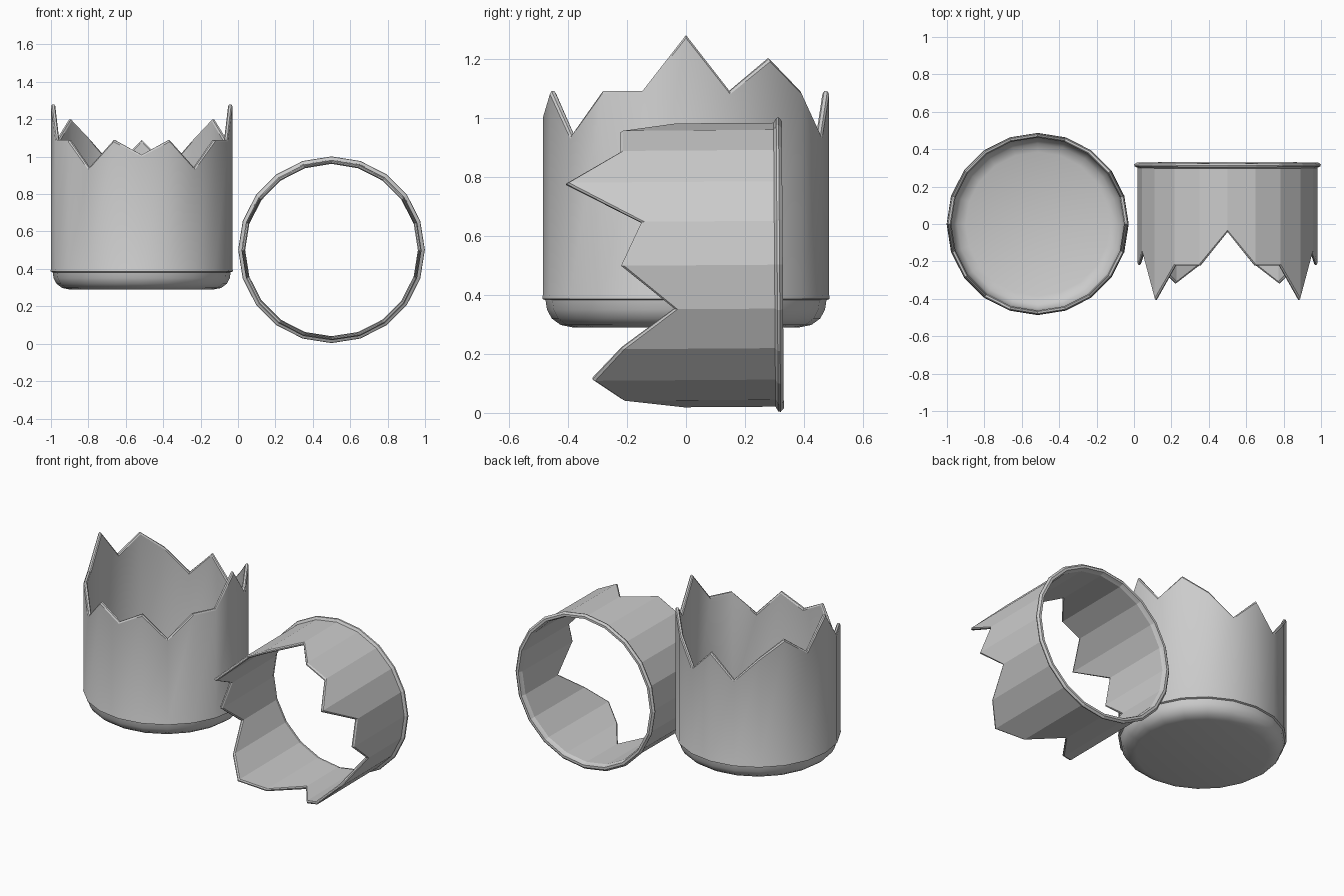
import bpy, bmesh, math

if "Cube" in bpy.data.objects:
    bpy.data.objects.remove(bpy.data.objects["Cube"])

N = 20  # sides of both round parts


def mirrored(half):
    """Half rim heights for -90..90 degrees -> dict of all N vertex indices."""
    out = {}
    for i, h in enumerate(half):
        k = i - N // 4
        out[k % N] = h
        out[(N // 2 - k) % N] = h
    return out


def lathe(name, profile, rim, closed):
    """Revolve (radius, z, follows_rim) points; rim points add the jagged height."""
    bm = bmesh.new()
    rings = []
    for r, z, jag in profile:
        ring = []
        for k in range(N):
            a = 2 * math.pi * k / N
            ring.append(bm.verts.new((r * math.cos(a), r * math.sin(a),
                                      z + (rim[k] if jag else 0))))
        rings.append(ring)
    pairs = list(zip(rings, rings[1:]))
    if closed:
        pairs.append((rings[-1], rings[0]))
    else:
        bm.faces.new(rings[0][::-1])
        bm.faces.new(rings[-1])
    for a, b in pairs:
        for k in range(N):
            j = (k + 1) % N
            bm.faces.new((a[k], a[j], b[j], b[k]))
    bmesh.ops.recalc_face_normals(bm, faces=bm.faces)
    me = bpy.data.meshes.new(name)
    bm.to_mesh(me)
    bm.free()
    ob = bpy.data.objects.new(name, me)
    bpy.context.collection.objects.link(ob)
    return ob


def broken_edge(outer, inner):
    """Chamfered jagged edge between the outer and inner wall."""
    return [(outer, -0.010, True), (outer - 0.006, 0, True),
            (inner + 0.006, 0, True), (inner, -0.010, True)]


# Standing cup half with rounded base and closed floor
cup_rim = mirrored([1.01, 1.09, 0.94, 1.09, 1.09, 1.28,
                    1.09, 1.20, 1.09, 0.94, 1.09])
base = [(.385, .29), (.425, .298), (.455, .32), (.471, .35), (.476, .382),
        (.487, .386), (.487, .393), (.485, .398)]
floor = [(.462, .40), (.453, .362), (.43, .332), (.385, .315)]
cup = lathe("broken_cup_base",
            [(r, z, False) for r, z in base] + broken_edge(.485, .462)
            + [(r, z, False) for r, z in floor], cup_rim, False)
cup.location = (-0.515, 0, 0)
bpy.context.view_layer.objects.active = cup
cup.select_set(True)
bpy.ops.object.shade_smooth_by_angle(angle=math.radians(32))

# Fallen open sleeve with a lip, lying on its side
sleeve_rim = mirrored([0.02, .22, .32, .22, .04, .22,
                       .15, .405, .22, .22, .04])
lip = [(.467, -.312), (.472, -.328), (.487, -.328), (.499, -.317),
       (.497, -.309), (.481, -.300)]
sleeve = lathe("broken_sleeve",
               [(r, z, False) for r, z in lip] + broken_edge(.481, .462)
               + [(.462, -.300, False)], sleeve_rim, True)
sleeve.location = (0.5, 0, 0.5)
sleeve.rotation_euler = (math.radians(90.4), 0, 0)
